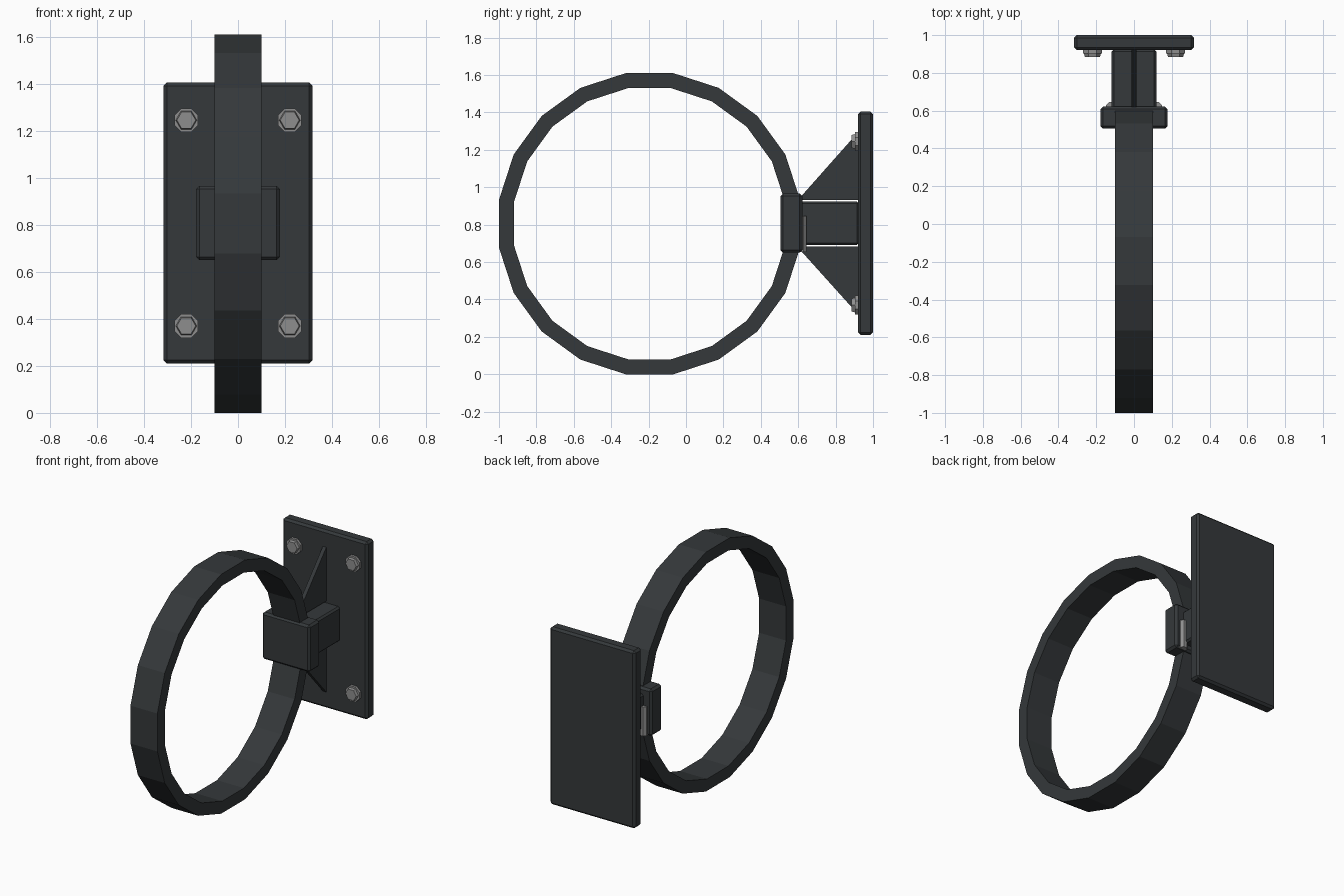
import bpy, bmesh
from math import cos, sin, pi, radians
from mathutils import Matrix

if "Cube" in bpy.data.objects:
    bpy.data.objects.remove(bpy.data.objects["Cube"])


def material(name, colour):
    m = bpy.data.materials.new(name)
    m.diffuse_color = (*colour, 1)
    m.use_nodes = True
    m.node_tree.nodes["Principled BSDF"].inputs["Base Color"].default_value = m.diffuse_color
    return m


IRON = material("dark_iron", (0.035, 0.04, 0.043))
STEEL = material("steel", (0.27, 0.27, 0.27))


def finish(name, bm, mat):
    bmesh.ops.recalc_face_normals(bm, faces=bm.faces)
    mesh = bpy.data.meshes.new(name)
    bm.to_mesh(mesh)
    bm.free()
    mesh.materials.append(mat)
    ob = bpy.data.objects.new(name, mesh)
    bpy.context.collection.objects.link(ob)
    return ob


def box(name, x, y, z, bevel):
    """Bevelled box, symmetric in x; y and z are (low, high)."""
    bm = bmesh.new()
    bmesh.ops.create_cube(bm, size=1)
    for v in bm.verts:
        v.co = (v.co.x * 2 * x, y[0] + (v.co.y + .5) * (y[1] - y[0]),
                z[0] + (v.co.z + .5) * (z[1] - z[0]))
    ob = finish(name, bm, IRON)
    mod = ob.modifiers.new("bevel", "BEVEL")
    mod.width, mod.segments = bevel, 1
    return ob


def prism(name, points, half):
    """Extrude a (y, z) outline along x."""
    bm = bmesh.new()
    face = bm.faces.new([bm.verts.new((-half, y, z)) for y, z in points])
    new = bmesh.ops.extrude_face_region(bm, geom=[face])["geom"]
    bmesh.ops.translate(bm, vec=(2 * half, 0, 0),
                        verts=[v for v in new if isinstance(v, bmesh.types.BMVert)])
    return finish(name, bm, IRON)


def add_cylinder(bm, sides, r1, r2, depth, matrix):
    bmesh.ops.create_cone(bm, cap_ends=True, segments=sides, radius1=r1,
                          radius2=r2, depth=depth, matrix=matrix)


# 20-sided flat hoop
bm = bmesh.new()
N, cy, cz = 20, -0.195, 0.805
loops = []
for i in range(N):
    a = 2 * pi * (i + .5) / N
    loops.append([bm.verts.new((x, cy + r / cos(pi / N) * cos(a), cz + r / cos(pi / N) * sin(a)))
                  for x, r in ((-.1, .725), (.1, .725), (.1, .805), (-.1, .805))])
for i in range(N):
    p, q = loops[i], loops[(i + 1) % N]
    for j in range(4):
        k = (j + 1) % 4
        bm.faces.new((p[j], p[k], q[k], q[j]))
finish("hoop", bm, IRON)

# Wall plate, arm and hoop clamp
box("wall_plate", .317, (.92, 1.0), (.21, 1.405), .014)
box("arm", .118, (.60, .925), (.69, .925), .012)
box("clamp_block", .178, (.505, .622), (.65, .966), .014)

# Triangular stiffeners above and below the arm
prism("upper_gusset", [(.61, .933), (.61, .945), (.925, 1.30), (.925, .933)], .013)
prism("lower_gusset", [(.61, .682), (.61, .665), (.925, .315), (.925, .682)], .013)

# Plate bolts: octagonal washer with chamfered hex head
for sx in (-1, 1):
    for label, z in (("upper", 1.245), ("lower", .37)):
        bm = bmesh.new()
        turn = Matrix.Rotation(radians(90), 4, 'X')
        add_cylinder(bm, 8, .055, .055, .02,
                     Matrix.Translation((sx * .22, .913, z)) @ turn @ Matrix.Rotation(pi / 8, 4, 'Z'))
        add_cylinder(bm, 6, .046, .04, .022,
                     Matrix.Translation((sx * .22, .896, z)) @ turn @ Matrix.Rotation(pi / 6, 4, 'Z'))
        finish(f"{label}_bolt_{'left' if sx < 0 else 'right'}", bm, STEEL)

# Upright pins behind the clamp block
for sx in (-1, 1):
    bm = bmesh.new()
    add_cylinder(bm, 8, .03, .03, .195,
                 Matrix.Translation((sx * .12, .617, .75)) @ Matrix.Rotation(pi / 8, 4, 'Z'))
    finish(f"clamp_pin_{'left' if sx < 0 else 'right'}", bm, STEEL)
